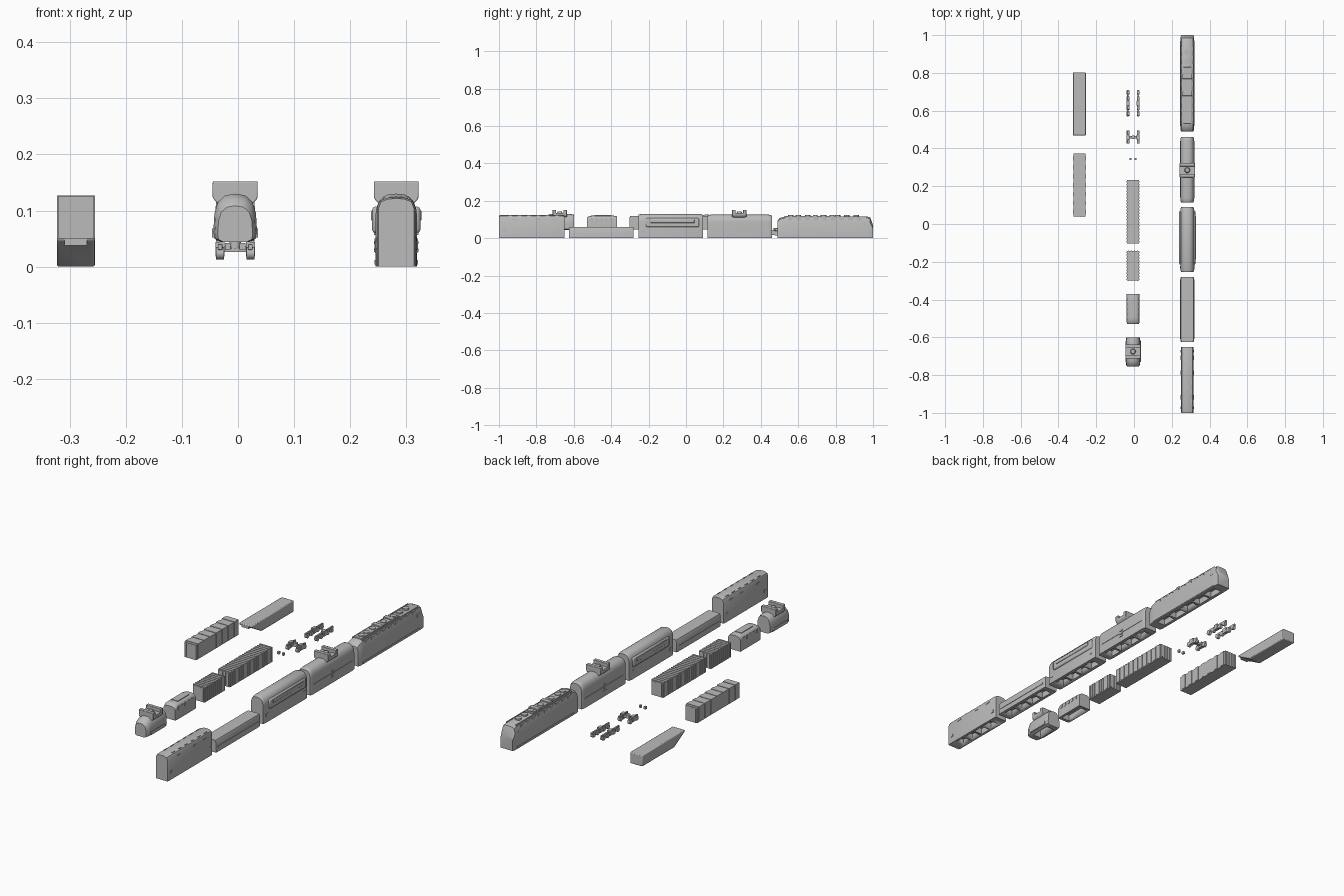
import bpy, bmesh, math
from mathutils import Matrix

if "Cube" in bpy.data.objects:
    bpy.data.objects.remove(bpy.data.objects["Cube"], do_unlink=True)

grey = bpy.data.materials.new("plain_grey")
grey.use_nodes = True
grey.diffuse_color = (0.5, 0.5, 0.5, 1)
shader = next(n for n in grey.node_tree.nodes if n.type == "BSDF_PRINCIPLED")
shader.inputs["Base Color"].default_value = (0.5, 0.5, 0.5, 1)
RIGHT, MID, LEFT = 0.282, -0.005, -0.289


def finish(name, bm, bevel=0.0):
    bmesh.ops.recalc_face_normals(bm, faces=bm.faces)
    mesh = bpy.data.meshes.new(name)
    bm.to_mesh(mesh)
    bm.free()
    mesh.materials.append(grey)
    ob = bpy.data.objects.new(name, mesh)
    bpy.context.collection.objects.link(ob)
    if bevel:
        mod = ob.modifiers.new("soft_edges", "BEVEL")
        mod.width, mod.segments = bevel, 2
    bpy.ops.object.select_all(action="DESELECT")
    ob.select_set(True)
    bpy.context.view_layer.objects.active = ob
    bpy.ops.object.shade_smooth_by_angle(angle=math.radians(35))
    return ob


def box(name, x, y, z, bevel=0.0):
    """Box between (low, high) pairs on each axis."""
    bm = bmesh.new()
    size = [b - a for a, b in (x, y, z)]
    mid = [(a + b) / 2 for a, b in (x, y, z)]
    bmesh.ops.create_cube(bm, size=1, matrix=Matrix.Translation(mid) @ Matrix.Diagonal((*size, 1)))
    return finish(name, bm, bevel)


def cylinder(name, pos, r, depth, axis="Z", sides=16, top=None):
    bm = bmesh.new()
    turn = Matrix.Rotation(math.pi / 2, 4, axis) if axis != "Z" else Matrix()
    bmesh.ops.create_cone(bm, cap_ends=True, segments=sides, radius1=r, radius2=r if top is None else top,
                          depth=depth, matrix=Matrix.Translation(pos) @ turn)
    return finish(name, bm)


def loft(name, cx, half, stations, bevel=0.0):
    """Half profile (x, z) mirrored, then swept through (y, width scale, height scale)."""
    ring = half + [(-x, z) for x, z in reversed(half) if x > 0]
    bm = bmesh.new()
    rings = [[bm.verts.new((cx + x * sx, y, z0 + (z - z0) * sz)) for x, z in ring]
             for z0 in [half[0][1]] for y, sx, sz in stations]
    for a, b in zip(rings, rings[1:]):
        for i in range(len(ring)):
            j = (i + 1) % len(ring)
            bm.faces.new((a[i], a[j], b[j], b[i]))
    bm.faces.new(rings[0])
    bm.faces.new(rings[-1])
    return finish(name, bm, bevel)


def arch(w, z0, spring, top, steps=6, power=1.0):
    """Half profile: straight side with an elliptical roof."""
    curve = [(w * max(0, math.cos(t)) ** power, spring + (top - spring) * math.sin(t))
             for t in [math.pi / 2 * i / steps for i in range(steps)]]
    return [(w, z0)] + curve + [(0, top)]


def hollow(ob, cx, y0, y1, w=0.022, depth=0.03, parts=1):
    """Cut wells into the underside."""
    base = min(v.co.z for v in ob.data.vertices)
    step = (y1 - y0) / parts
    for i in range(parts):
        cut = box("well_cutter", (cx - w, cx + w), (y0 + i * step + 0.006, y0 + (i + 1) * step - 0.006),
                  (base - 0.01, base + depth))
        mod = ob.modifiers.new("well", "BOOLEAN")
        mod.object, mod.solver = cut, "EXACT"
        cut.hide_render = True
        cut.hide_viewport = True


def turret(label, cx, y):
    """Roof dome between two raised cross plates on a saddle."""
    saddle = [(0.03, 0.112), (0.037, 0.118), (0.04, 0.124), (0.04, 0.136), (0.022, 0.136), (0.0, 0.134)]
    plate = saddle[:3] + [(0.04, 0.152), (0.0, 0.152)]
    loft(label + "_saddle", cx, saddle, [(y - 0.03, 1, 1), (y + 0.03, 1, 1)])
    for s in (-1, 1):
        loft(label + "_cross_plate", cx, plate, [(y + s * 0.029 - 0.009, 1, 1), (y + s * 0.029 + 0.009, 1, 1)], 0.002)
    cylinder(label + "_dome", (cx, y, 0.137), 0.017, 0.014, top=0.011)


def side_plates(name, cx, w, y, z, t=0.002):
    for s in (-1, 1):
        box(name, sorted((cx + s * (w - 0.001), cx + s * (w + t))), y, z)


# Locomotive with sloping ends and a busy roof
loco = loft("locomotive_body", RIGHT, [(0.037, 0), (0.037, 0.085), (0.03, 0.108), (0.02, 0.115), (0, 0.116)],
            [(0.49, 0.9, 0.82), (0.503, 0.98, 0.94), (0.53, 1, 1), (0.97, 1, 1), (0.985, 0.98, 0.95), (1.0, 0.9, 0.6)])
hollow(loco, RIGHT, 0.53, 0.96, parts=5)
box("roof_walk", (RIGHT - 0.021, RIGHT + 0.021), (0.53, 0.83), (0.11, 0.12), 0.002)
for y in (0.56, 0.60, 0.65, 0.735, 0.81, 0.86, 0.91):
    cylinder("roof_fan", (RIGHT, y, 0.119), 0.015, 0.008)
for y in (0.69, 0.78):
    box("roof_hatch", (RIGHT - 0.026, RIGHT + 0.026), (y - 0.012, y + 0.012), (0.105, 0.125), 0.002)
for s in (-1, 1):
    box("roof_rail", sorted((RIGHT + s * 0.024, RIGHT + s * 0.028)), (0.53, 0.965), (0.1, 0.116))
    for i in range(9):
        box("roof_vent", sorted((RIGHT + s * 0.026, RIGHT + s * 0.034)), (0.545 + i * 0.046, 0.57 + i * 0.046), (0.09, 0.108))
side_plates("side_sill", RIGHT, 0.037, (0.52, 0.97), (0.004, 0.012))
side_plates("cab_window", RIGHT, 0.036, (0.945, 0.965), (0.07, 0.085))

# Round-roofed car with turret
round_car = loft("turret_car_body", RIGHT, arch(0.037, 0, 0.085, 0.126, power=0.7),
                 [(0.115, 0.88, 0.95), (0.122, 0.97, 0.985), (0.135, 1, 1), (0.44, 1, 1), (0.453, 0.97, 0.985), (0.46, 0.88, 0.95)])
hollow(round_car, RIGHT, 0.14, 0.43, parts=4)
turret("car_turret", RIGHT, 0.285)
side_plates("belt_rail", RIGHT, 0.037, (0.14, 0.44), (0.046, 0.05))
for z in (0.026, 0.04, 0.056):
    side_plates("side_step", RIGHT, 0.038, (0.275, 0.295), (z, z + 0.006))

# Car with bulged side panels
panel_car = loft("panel_car_body", RIGHT, arch(0.037, 0, 0.09, 0.13, power=0.7),
                 [(-0.255, 0.9, 0.96), (-0.24, 1, 1), (0.075, 1, 1), (0.09, 0.9, 0.96)])
hollow(panel_car, RIGHT, -0.22, 0.06, parts=4)
for s in (-1, 1):
    box("bulged_side_panel", sorted((RIGHT + s * 0.03, RIGHT + s * 0.043)), (-0.215, 0.07), (0.06, 0.107), 0.006)
    box("raised_panel_strip", sorted((RIGHT + s * 0.04, RIGHT + s * 0.045)), (-0.19, 0.045), (0.082, 0.1), 0.002)
side_plates("side_hatch", RIGHT, 0.037, (-0.236, -0.222), (0.03, 0.045))
side_plates("side_hatch", RIGHT, 0.037, (0.055, 0.07), (0.03, 0.045))

# Low flat car
flat = loft("flat_car_body", RIGHT, [(0.036, 0), (0.036, 0.05), (0.032, 0.06), (0, 0.061)],
            [(-0.625, 0.94, 1), (-0.615, 1, 1), (-0.29, 1, 1), (-0.28, 0.94, 1)])
hollow(flat, RIGHT, -0.6, -0.3, parts=4)
side_plates("flat_car_sill", RIGHT, 0.036, (-0.61, -0.295), (0.024, 0.029))

# Tall box car
tall = loft("box_car_body", RIGHT, [(0.034, 0), (0.034, 0.106), (0.029, 0.118), (0.015, 0.123), (0, 0.124)],
            [(-1.0, 0.93, 0.98), (-0.99, 1, 1), (-0.66, 1, 1), (-0.65, 0.93, 0.98)])
hollow(tall, RIGHT, -0.96, -0.69, parts=4)
box("end_plate", (RIGHT - 0.015, RIGHT + 0.015), (-1.0, -0.994), (0.038, 0.048))
for y in (-0.98, -0.68):
    side_plates("corner_hatch", RIGHT, 0.034, (y, y + 0.014), (0.032, 0.046))
for y in (-0.93, -0.80, -0.72):
    side_plates("upper_latch", RIGHT, 0.034, (y, y + 0.025), (0.098, 0.103))
for i in range(6):
    for s in (-1, 1):
        x = RIGHT + s * 0.022
        box("roof_cleat", (x - 0.002, x + 0.002), (-0.95 + i * 0.05, -0.93 + i * 0.05), (0.115, 0.123))

# Short cab with turret
cab = loft("cab_shell", MID, [(0.026, 0.044), (0.037, 0.05), (0.039, 0.062), (0.037, 0.095), (0.031, 0.115), (0.018, 0.127), (0, 0.13)],
           [(-0.755, 0.8, 0.75), (-0.745, 0.93, 0.9), (-0.725, 1, 1), (-0.62, 1, 1), (-0.6, 0.9, 0.95)])
hollow(cab, MID, -0.73, -0.62, depth=0.04)
turret("cab_turret", MID, -0.675)
side_plates("cab_side_box", MID, 0.036, (-0.73, -0.62), (0.052, 0.068), 0.005)

# Hood with curved roof and side louvres
hood = loft("hood_shell", MID, arch(0.034, 0.045, 0.1, 0.121, power=0.6),
            [(-0.53, 0.94, 0.85), (-0.518, 1, 0.97), (-0.5, 1, 1), (-0.39, 1, 1), (-0.37, 0.98, 0.95)])
hollow(hood, MID, -0.52, -0.38)
for i in range(5):
    side_plates("hood_louvre", MID, 0.033, (-0.51 + i * 0.026, -0.497 + i * 0.026), (0.09, 0.108))
box("hood_roof_panel", (MID - 0.018, MID + 0.018), (-0.49, -0.4), (0.115, 0.123))


# Corrugated containers in the middle and a large plain one
def container(name, cx, w, y0, y1, ribs, z0=0.046, z1=0.118):
    box(name, (cx - w, cx + w), (y0, y1), (z0, z1))
    pitch = (y1 - y0) / ribs
    for i in range(ribs):
        y = y0 + (i + 0.25) * pitch
        box(name + "_rib", (cx - w - 0.002, cx + w + 0.002), (y, y + pitch / 2), (z0 + 0.004, z1 + 0.002))
    for end, s in ((y0, -1), (y1, 1)):
        for x in (-0.024, -0.008, 0.008, 0.024):
            box(name + "_door_bar", (cx + x - 0.002, cx + x + 0.002),
                sorted((end, end + s * 0.002)), (z0 + 0.004, z1 - 0.004))


container("short_container", MID, 0.032, -0.3, -0.142, 10)
container("long_container", MID, 0.032, -0.102, 0.232, 20)
container("large_container", LEFT, 0.032, 0.04, 0.372, 7, 0.05, 0.125)

# Hull-like load with a sloping front underside
bm = bmesh.new()
outline = [(0.468, 0.055), (0.468, 0.047), (0.49, 0.035), (0.55, 0.0), (0.803, 0.0), (0.803, 0.055)]
sides = [[bm.verts.new((LEFT + s * 0.034, y, z)) for y, z in outline] for s in (-1, 1)]
for i in range(len(outline)):
    j = (i + 1) % len(outline)
    bm.faces.new((sides[0][i], sides[0][j], sides[1][j], sides[1][i]))
for ring in sides:
    bm.faces.new(ring)
finish("sloped_hull", bm, 0.004)
box("hull_front_lip", (LEFT - 0.02, LEFT + 0.02), (0.468, 0.485), (0.038, 0.05))

# Loose trucks: paired side frames, axled truck, couplers
for s in (-1, 1):
    x = MID + s * 0.027
    for y in (0.64, 0.46):
        reach = 0.07 if y > 0.5 else 0.034
        box("truck_side_frame", (x - 0.004, x + 0.004), (y - reach, y + reach), (0.03, 0.04), 0.001)
        box("truck_bolster", (x - 0.008, x + 0.008), (y - 0.012, y + 0.012), (0.018, 0.044))
        for e in (-0.8, -0.35, 0.35, 0.8) if y > 0.5 else (-0.7, 0.7):
            cylinder("truck_axle_box", (x, y + e * reach, 0.024), 0.011, 0.014, "Y", 12)
    box("coupler", (MID + s * 0.013 - 0.005, MID + s * 0.013 + 0.005), (0.338, 0.35), (0.03, 0.042))
box("truck_cross_beam", (MID - 0.027, MID + 0.027), (0.453, 0.467), (0.026, 0.036))
cylinder("truck_pivot", (MID, 0.46, 0.038), 0.01, 0.012)
